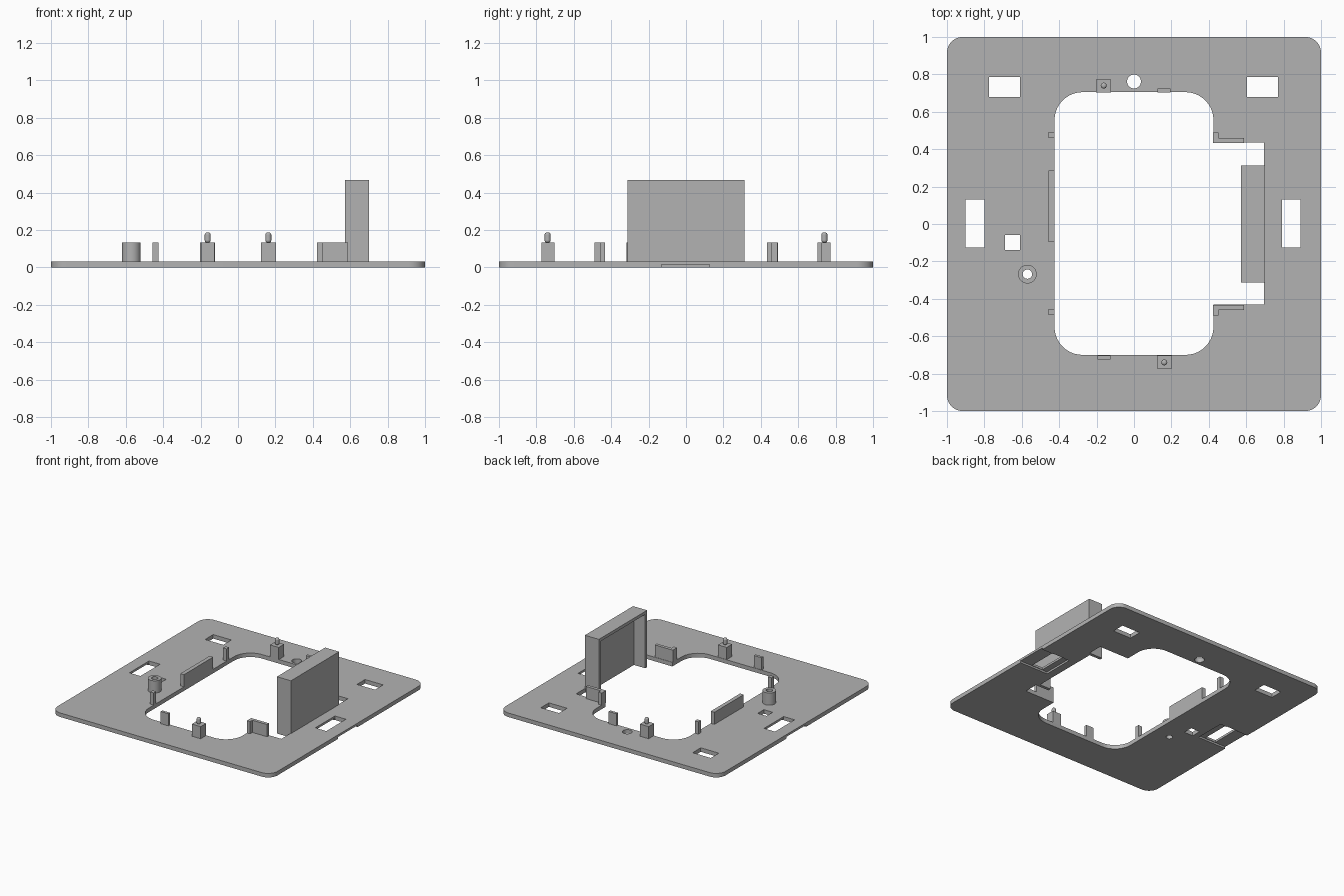
import bpy, bmesh, math

cube = bpy.data.objects.get("Cube")
if cube:
    bpy.data.objects.remove(cube, do_unlink=True)

grey = bpy.data.materials.new("plain grey")
grey.use_nodes = True
COLOUR = (0.45, 0.45, 0.45, 1)
grey.diffuse_color = COLOUR
grey.node_tree.nodes["Principled BSDF"].inputs["Base Color"].default_value = COLOUR

T = 0.033    # plate thickness
H = 0.133    # height of the small tabs


def prism(name, pts, z0, z1):
    """Extrude a counter-clockwise outline between two heights."""
    bm = bmesh.new()
    low = [bm.verts.new((x, y, z0)) for x, y in pts]
    high = [bm.verts.new((x, y, z1)) for x, y in pts]
    bm.faces.new(low[::-1])
    bm.faces.new(high)
    n = len(pts)
    for i in range(n):
        j = (i + 1) % n
        bm.faces.new((low[i], low[j], high[j], high[i]))
    me = bpy.data.meshes.new(name)
    bm.to_mesh(me)
    bm.free()
    me.materials.append(grey)
    ob = bpy.data.objects.new(name, me)
    bpy.context.collection.objects.link(ob)
    return ob


def rect(x0, x1, y0, y1):
    return [(x0, y0), (x1, y0), (x1, y1), (x0, y1)]


def circle(cx, cy, r, n=32):
    return [(cx + r * math.cos(2 * math.pi * i / n),
             cy + r * math.sin(2 * math.pi * i / n)) for i in range(n)]


def rounded(x0, x1, y0, y1, r, n=10):
    """Rounded rectangle, starting at the lower right corner."""
    pts = []
    centres = [(x1 - r, y0 + r), (x1 - r, y1 - r), (x0 + r, y1 - r), (x0 + r, y0 + r)]
    for k, (cx, cy) in enumerate(centres):
        for i in range(n + 1):
            a = math.pi / 2 * (k - 1 + i / n)
            pts.append((cx + r * math.cos(a), cy + r * math.sin(a)))
    return pts


def cut(ob, pts, z0=-0.1, z1=1.0):
    """Subtract a prism from the object."""
    cutter = prism("cutter", pts, z0, z1)
    cutter.hide_render = True
    mod = ob.modifiers.new("cut", 'BOOLEAN')
    mod.operation = 'DIFFERENCE'
    mod.solver = 'EXACT'
    mod.object = cutter
    bpy.context.view_layer.objects.active = ob
    bpy.ops.object.modifier_apply(modifier=mod.name)
    bpy.data.objects.remove(cutter, do_unlink=True)


def smooth(ob):
    bpy.ops.object.select_all(action='DESELECT')
    ob.select_set(True)
    bpy.context.view_layer.objects.active = ob
    bpy.ops.object.shade_smooth_by_angle(angle=math.radians(30))


# Base plate with the central window and its side notch
plate = prism("base_plate", rounded(-1, 1, -1, 1, 0.085), 0, T)
window = rounded(-0.425, 0.425, -0.70, 0.705, 0.15)
notch = [(0.425, -0.43), (0.695, -0.43), (0.695, 0.435), (0.425, 0.435)]
cut(plate, window[:11] + notch + window[11:])

# Shallow channels under the plate on both sides
for s in (-1, 1):
    cut(plate, rect(*sorted((s * 0.74, s * 1.1)), -0.13, 0.125), -0.1, 0.015)

# Mounting holes
for r in [(-0.775, -0.61, 0.68, 0.785), (0.605, 0.77, 0.68, 0.785),
          (-0.90, -0.80, -0.125, 0.13), (0.79, 0.89, -0.125, 0.13),
          (-0.69, -0.61, -0.14, -0.06)]:
    cut(plate, rect(*r))
cut(plate, circle(0, 0.762, 0.037))
cut(plate, circle(-0.57, -0.268, 0.025))
smooth(plate)

# Hollow screw post
post = prism("screw_post", circle(-0.57, -0.268, 0.05), T, H)
cut(post, circle(-0.57, -0.268, 0.025))
smooth(post)

# Tall housing, open towards the window and below
housing = prism("housing", rect(0.573, 0.70, -0.313, 0.313), 0, 0.467)
cut(housing, rect(0.5, 0.675, -0.288, 0.288), -0.1, 0.442)

# Pin blocks and end tabs, repeated by a half turn
for s, side in ((1, "back"), (-1, "front")):
    def turned(x0, x1, y0, y1):
        return rect(*sorted((s * x0, s * x1)), *sorted((s * y0, s * y1)))
    prism(side + "_pin_block", turned(-0.202, -0.122, 0.703, 0.773), T, H)
    prism(side + "_end_tab", turned(0.125, 0.195, 0.703, 0.725), T, H)
    pin = prism(side + "_pin", circle(-0.162 * s, 0.74 * s, 0.016, 16), H, 0.187)
    bevel = pin.modifiers.new("round tip", 'BEVEL')
    bevel.width = 0.011
    bevel.segments = 3
    bevel.angle_limit = math.radians(60)
    smooth(pin)

# Tabs along the straight side of the window
for name, y0, y1 in [("rear_side_tab", 0.46, 0.493), ("long_side_tab", -0.095, 0.285),
                     ("front_side_tab", -0.487, -0.455)]:
    prism(name, rect(-0.458, -0.425, y0, y1), T, H)

# L-shaped clips beside the notch
clip = [(0.423, 0.433), (0.587, 0.433), (0.587, 0.46),
        (0.453, 0.46), (0.453, 0.49), (0.423, 0.49)]
prism("back_clip", clip, T, H)
prism("front_clip", [(x, -y) for x, y in reversed(clip)], T, H)
